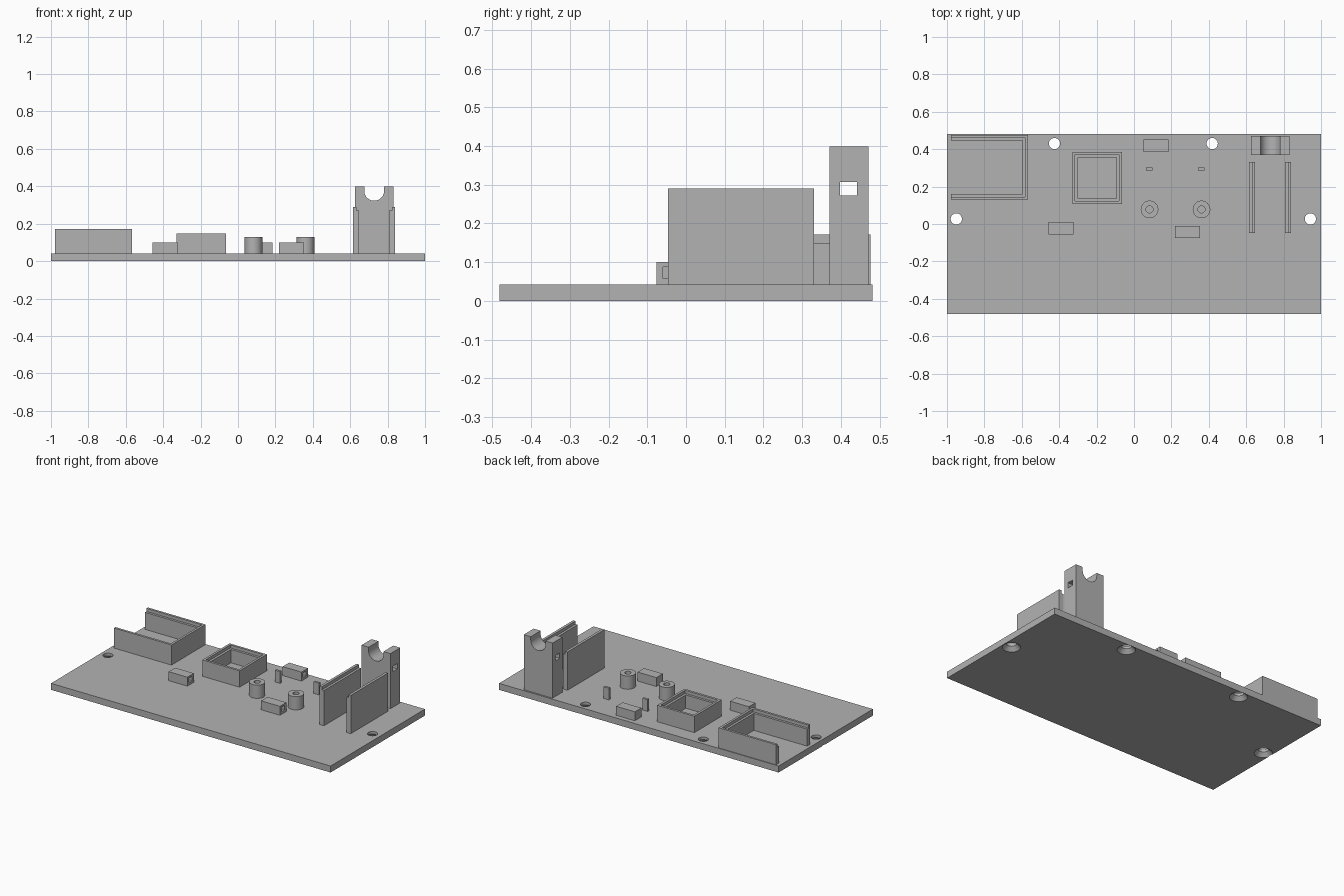
import bpy
import bmesh
from math import radians, pi
from mathutils import Matrix

if "Cube" in bpy.data.objects:
    bpy.data.objects.remove(bpy.data.objects["Cube"], do_unlink=True)

TOP = 0.042      # upper surface of the base plate
WALL = 0.03      # thickness of the tray walls
LIP = 0.015      # thickness of the rim above the ledge
STEP = 0.02      # height of the rim above the ledge

grey = bpy.data.materials.new("plain_grey")
grey.use_nodes = True
colour = (0.45, 0.45, 0.45, 1)
grey.diffuse_color = colour
grey.node_tree.nodes["Principled BSDF"].inputs["Base Color"].default_value = colour


def finish(name, bm):
    bmesh.ops.recalc_face_normals(bm, faces=bm.faces)
    mesh = bpy.data.meshes.new(name)
    bm.to_mesh(mesh)
    bm.free()
    mesh.materials.append(grey)
    ob = bpy.data.objects.new(name, mesh)
    bpy.context.collection.objects.link(ob)
    return ob


def block(name, x0, x1, y0, y1, z0, z1):
    bm = bmesh.new()
    size = Matrix.Diagonal((x1 - x0, y1 - y0, z1 - z0, 1))
    place = Matrix.Translation(((x0 + x1) / 2, (y0 + y1) / 2, (z0 + z1) / 2))
    bmesh.ops.create_cube(bm, size=1, matrix=place @ size)
    return finish(name, bm)


def cone(name, x, y, z0, z1, r0, r1, turn=Matrix()):
    bm = bmesh.new()
    place = Matrix.Translation((x, y, (z0 + z1) / 2))
    bmesh.ops.create_cone(bm, cap_ends=True, segments=48, radius1=r0, radius2=r1,
                          depth=z1 - z0, matrix=place @ turn)
    return finish(name, bm)


def carve(ob, *cutters):
    """Subtract the cutters, keep the result and remove the cutters."""
    for cutter in cutters:
        cutter.hide_render = True
        mod = ob.modifiers.new("cut", "BOOLEAN")
        mod.operation = "DIFFERENCE"
        mod.solver = "EXACT"
        mod.object = cutter
    graph = bpy.context.evaluated_depsgraph_get()
    mesh = bpy.data.meshes.new_from_object(ob.evaluated_get(graph))
    ob.modifiers.clear()
    ob.data = mesh
    for cutter in cutters:
        bpy.data.objects.remove(cutter, do_unlink=True)
    return ob


def smooth(ob):
    bpy.ops.object.select_all(action="DESELECT")
    ob.select_set(True)
    bpy.context.view_layer.objects.active = ob
    bpy.ops.object.shade_smooth_by_angle(angle=radians(30))


def tray(name, x0, x1, y0, y1, z1, open_end=0):
    """Walled tray with a ledge inside its rim."""
    body = block(name, x0, x1, y0, y1, TOP, z1)
    cuts = [block("cutter", x0 + t - open_end, x1 - t, y0 + t, y1 - t, z, z1 + 0.1)
            for t, z in ((WALL, TOP - 0.1), (LIP, z1 - STEP))]
    return carve(body, *cuts)


# Base plate with four holes countersunk from below
plate = block("base_plate", -1, 1, -0.482, 0.482, 0, TOP)
cuts = []
for x, y in ((-0.425, 0.43), (0.418, 0.43), (-0.95, 0.027), (0.943, 0.027)):
    cuts.append(cone("cutter", x, y, -0.05, 0.1, 0.03, 0.03))
    cuts.append(cone("cutter", x, y, -0.005, 0.025, 0.058, 0.03))
smooth(carve(plate, *cuts))

# Trays: one open at its outer end, one closed
tray("open_tray", -0.978, -0.567, 0.13, 0.477, 0.172, open_end=0.1)
tray("square_frame", -0.33, -0.064, 0.107, 0.386, 0.148)

# Small blocks with a square socket in the right-hand end
for i, (x, y) in enumerate(((-0.39, -0.023), (0.117, 0.418), (0.286, -0.043))):
    ob = block(f"socket_block_{i + 1}", x - 0.067, x + 0.067, y - 0.033, y + 0.033, TOP, 0.1)
    carve(ob, block("cutter", x, x + 0.1, y - 0.016, y + 0.016, 0.058, 0.088))

# Round posts and the thin tabs behind them
for i, x in enumerate((0.083, 0.361)):
    post = cone(f"round_post_{i + 1}", x, 0.078, TOP, 0.128, 0.047, 0.047)
    smooth(carve(post, cone("cutter", x, 0.078, TOP - 0.1, 0.2, 0.019, 0.019)))
    block(f"thin_tab_{i + 1}", x - 0.02, x + 0.017, 0.287, 0.302, TOP, 0.118)

# Pair of tall rails, rebated along the inner top edge
MID = 0.728
for name, side in (("rail_right", -1), ("rail_left", 1)):
    outer, lip, inner = (MID + side * d for d in (0.112, 0.095, 0.08))
    ob = block(name, min(outer, inner), max(outer, inner), -0.047, 0.331, TOP, 0.29)
    past = inner - side * 0.05
    carve(ob, block("cutter", min(lip, past), max(lip, past), -0.1, 0.4, 0.29 - STEP, 0.35))

# Tower with a rounded notch on top and a square cross hole
tower = block("notched_tower", MID - 0.103, MID + 0.103, 0.37, 0.471, TOP, 0.398)
lie_down = Matrix.Rotation(pi / 2, 4, "X")
notch = cone("cutter", MID, 0.42, 0.276, 0.476, 0.053, 0.053, lie_down)
slot = block("cutter", MID - 0.053, MID + 0.053, 0.3, 0.55, 0.376, 0.45)
hole = block("cutter", MID - 0.2, MID + 0.2, 0.398, 0.441, 0.272, 0.307)
smooth(carve(tower, notch, slot, hole))
